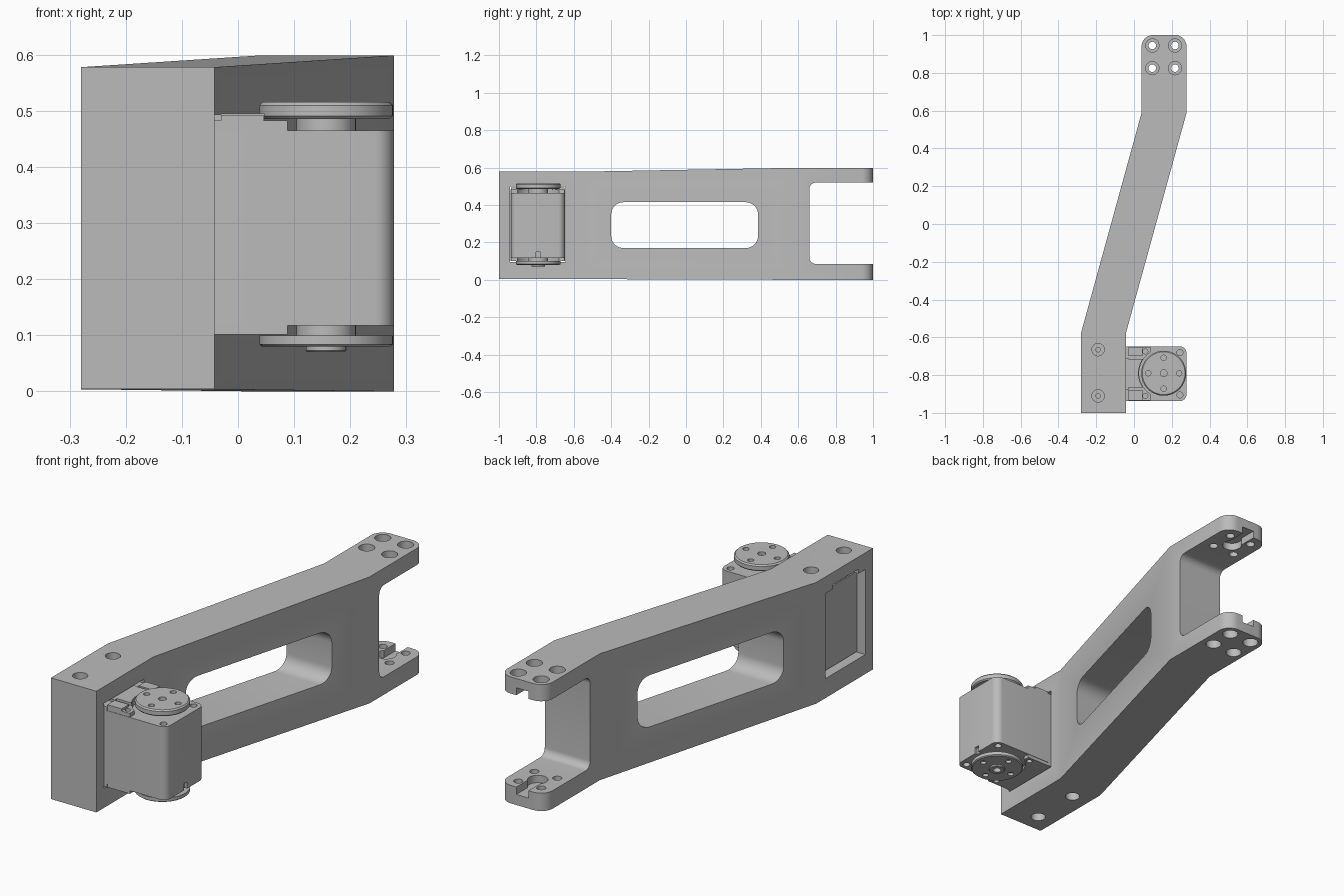
import bpy, bmesh, math
from mathutils import Matrix

old = bpy.data.objects.get("Cube")
if old:
    bpy.data.objects.remove(old, do_unlink=True)

grey = bpy.data.materials.new("plain_grey")
grey.use_nodes = True
grey.diffuse_color = (0.5, 0.5, 0.5, 1)
grey.node_tree.nodes["Principled BSDF"].inputs["Base Color"].default_value = (0.5, 0.5, 0.5, 1)


def finish(name, bm):
    bmesh.ops.recalc_face_normals(bm, faces=bm.faces)
    mesh = bpy.data.meshes.new(name)
    bm.to_mesh(mesh)
    bm.free()
    mesh.materials.append(grey)
    ob = bpy.data.objects.new(name, mesh)
    bpy.context.collection.objects.link(ob)
    return ob


def rounded(a0, a1, b0, b1, r, seg=8):
    """Outline of a rounded rectangle in two axes."""
    pts = []
    corners = ((a1 - r, b1 - r), (a0 + r, b1 - r), (a0 + r, b0 + r), (a1 - r, b0 + r))
    for k, (a, b) in enumerate(corners):
        for i in range(seg + 1):
            t = math.pi / 2 * (k + i / seg)
            pts.append((a + r * math.cos(t), b + r * math.sin(t)))
    return pts


def prism(name, outline, lo, hi, axis="z"):
    """Extrude an outline: xy along z, or yz along x."""
    bm = bmesh.new()
    place = (lambda a, b, c: (a, b, c)) if axis == "z" else (lambda a, b, c: (c, a, b))
    face = bm.faces.new([bm.verts.new(place(a, b, lo)) for a, b in outline])
    new = bmesh.ops.extrude_face_region(bm, geom=[face])["geom"]
    bmesh.ops.translate(bm, verts=[v for v in new if isinstance(v, bmesh.types.BMVert)],
                        vec=place(0, 0, hi - lo))
    return finish(name, bm)


def box(name, x0, x1, y0, y1, z0, z1):
    return prism(name, [(x0, y0), (x1, y0), (x1, y1), (x0, y1)], z0, z1)


def rod(name, x, y, r, z0, z1, seg=32):
    ring = [(x + r * math.cos(2 * math.pi * i / seg), y + r * math.sin(2 * math.pi * i / seg))
            for i in range(seg)]
    return prism(name, ring, z0, z1)


def turned(name, x, y, profile, seg=64):
    """Revolve a radius/height profile about a vertical axis."""
    bm = bmesh.new()
    vs = [bm.verts.new((r, 0, z)) for r, z in profile]
    es = [bm.edges.new(p) for p in zip(vs, vs[1:])]
    bmesh.ops.spin(bm, geom=vs + es, cent=(0, 0, 0), axis=(0, 0, 1),
                   angle=2 * math.pi, steps=seg)
    bmesh.ops.remove_doubles(bm, verts=bm.verts, dist=1e-5)
    bmesh.ops.transform(bm, matrix=Matrix.Translation((x, y, 0)), verts=bm.verts)
    return finish(name, bm)


def cut(ob, *cutters):
    for c in cutters:
        m = ob.modifiers.new("cut", "BOOLEAN")
        m.operation, m.solver, m.object = "DIFFERENCE", "EXACT", c
        bpy.context.view_layer.objects.active = ob
        bpy.ops.object.modifier_apply(modifier=m.name)
        bpy.data.objects.remove(c, do_unlink=True)


# Cranked arm: four stations, slightly taller towards the fork
bm = bmesh.new()
rings = []
for y, x0, x1, z0, z1 in ((-1, -0.28, -0.042, 0.004, 0.578), (-0.575, -0.28, -0.042, 0.004, 0.578),
                          (0.588, 0.04, 0.278, 0, 0.599), (1, 0.04, 0.278, 0, 0.599)):
    rings.append([bm.verts.new(p) for p in ((x0, y, z0), (x1, y, z0), (x1, y, z1), (x0, y, z1))])
for a, b in zip(rings, rings[1:]):
    for i in range(4):
        j = (i + 1) % 4
        bm.faces.new((a[i], a[j], b[j], b[i]))
bm.faces.new(rings[0])
bm.faces.new(rings[-1])
tips = [e for e in bm.edges if all(v.co.y > 0.99 for v in e.verts)
        and abs(e.verts[0].co.z - e.verts[1].co.z) > 0.3]
bmesh.ops.bevel(bm, geom=tips, offset=0.06, segments=8, profile=0.5, affect="EDGES")
arm = finish("arm", bm)

# Window, fork opening and motor pocket
cut(arm,
    prism("window_cutter", rounded(-0.4, 0.385, 0.17, 0.415, 0.065), -1, 1, "x"),
    prism("fork_cutter", rounded(0.66, 1.3, 0.085, 0.52, 0.035), -1, 1, "x"),
    box("pocket_cutter", -0.5, 0.2, -0.942, -0.643, 0.096, 0.499),
    box("cable_slot_cutter", -0.5, -0.22, -0.89, -0.70, 0.45, 0.52))

# Counterbored fork holes and the open-ended centre seats inside each prong
for x in (0.097, 0.217):
    for y in (0.825, 0.945):
        cut(arm, rod("bore", x, y, 0.02, -0.1, 0.7),
            rod("top_counterbore", x, y, 0.035, 0.56, 0.7),
            rod("low_counterbore", x, y, 0.035, -0.1, 0.04))
for z0, z1 in ((0.05, 0.2), (0.4, 0.555)):
    cut(arm, rod("seat", 0.157, 0.885, 0.044, z0, z1),
        box("seat_slot", 0.125, 0.189, 0.885, 1.1, z0, z1))

# Counterbored motor screws
for y in (-0.91, -0.665):
    cut(arm, rod("screw_bore", -0.19, y, 0.012, -0.1, 0.7),
        rod("top_counterbore", -0.19, y, 0.033, 0.53, 0.7),
        rod("low_counterbore", -0.19, y, 0.033, -0.1, 0.055))

# Motor body with corner screw holes and a small key notch
cx, cy = 0.157, -0.79
body = prism("motor_body", rounded(-0.235, 0.278, -0.937, -0.648, 0.035), 0.118, 0.465)
cut(body, box("key_notch", 0.265, 0.4, cy - 0.012, cy + 0.012, 0.05, 0.15))
for y in (-0.905, -0.68):
    cut(body, rod("top_screw", 0.243, y, 0.016, 0.44, 0.6),
        rod("low_screw", 0.243, y, 0.016, 0, 0.14))

# Motor rear block filling the pocket
rear = box("motor_rear_block", -0.24, -0.03, -0.937, -0.648, 0.102, 0.483)
rear_cap = box("motor_rear_tab", -0.235, -0.03, -0.88, -0.71, 0.483, 0.494)

# Raised covers beside the discs, hollowed round the hub and drilled
for name, z0, z1 in (("top_cover", 0.465, 0.483), ("low_cover", 0.102, 0.118)):
    cover = box(name, -0.03, 0.088, -0.935, -0.65, z0, z1)
    cut(cover, rod("cover_hollow", cx, cy, 0.13, z0 - 0.1, z1 + 0.1, 64))
    for y in (-0.91, -0.675):
        cut(cover, rod("cover_screw", 0.06, y, 0.013, z0 - 0.1, z1 + 0.1))
ridge = box("top_ridge", -0.03, 0.05, -0.865, -0.715, 0.483, 0.495)
cut(ridge, rod("ridge_hollow", cx, cy, 0.133, 0.4, 0.6, 64))
for n, y0, y1 in (("front", -0.935, -0.88), ("back", -0.70, -0.65)):
    box(n + "_top_pad", -0.03, 0.045, y0, y1, 0.483, 0.493)

# Output discs on stub hubs, with four bolt holes and a centre hole
top_disc = turned("top_disc", cx, cy, [
    (0, 0.46), (0.053, 0.46), (0.053, 0.486), (0.114, 0.486), (0.119, 0.491),
    (0.119, 0.51), (0.113, 0.516), (0, 0.516)])
low_disc = turned("low_disc", cx, cy, [
    (0, 0.125), (0.053, 0.125), (0.053, 0.1), (0.119, 0.1), (0.119, 0.084),
    (0.114, 0.08), (0.036, 0.08), (0.036, 0.073), (0.033, 0.07), (0, 0.07)])
for disc, z0, z1 in ((top_disc, 0.5, 0.6), (low_disc, 0, 0.093)):
    cut(disc, rod("centre_hole", cx, cy, 0.018, z0, z1))
    for k in range(4):
        t = k * math.pi / 2
        cut(disc, rod("bolt_hole", cx + 0.082 * math.cos(t), cy + 0.082 * math.sin(t),
                      0.014, z0, z1))

# Smooth the rounded faces, keep the hard edges
bpy.ops.object.select_all(action="DESELECT")
for ob in bpy.context.collection.objects:
    if ob.type == "MESH" and ob.data.materials and ob.data.materials[0] == grey:
        ob.select_set(True)
        bpy.context.view_layer.objects.active = ob
bpy.ops.object.shade_smooth_by_angle(angle=math.radians(30))
